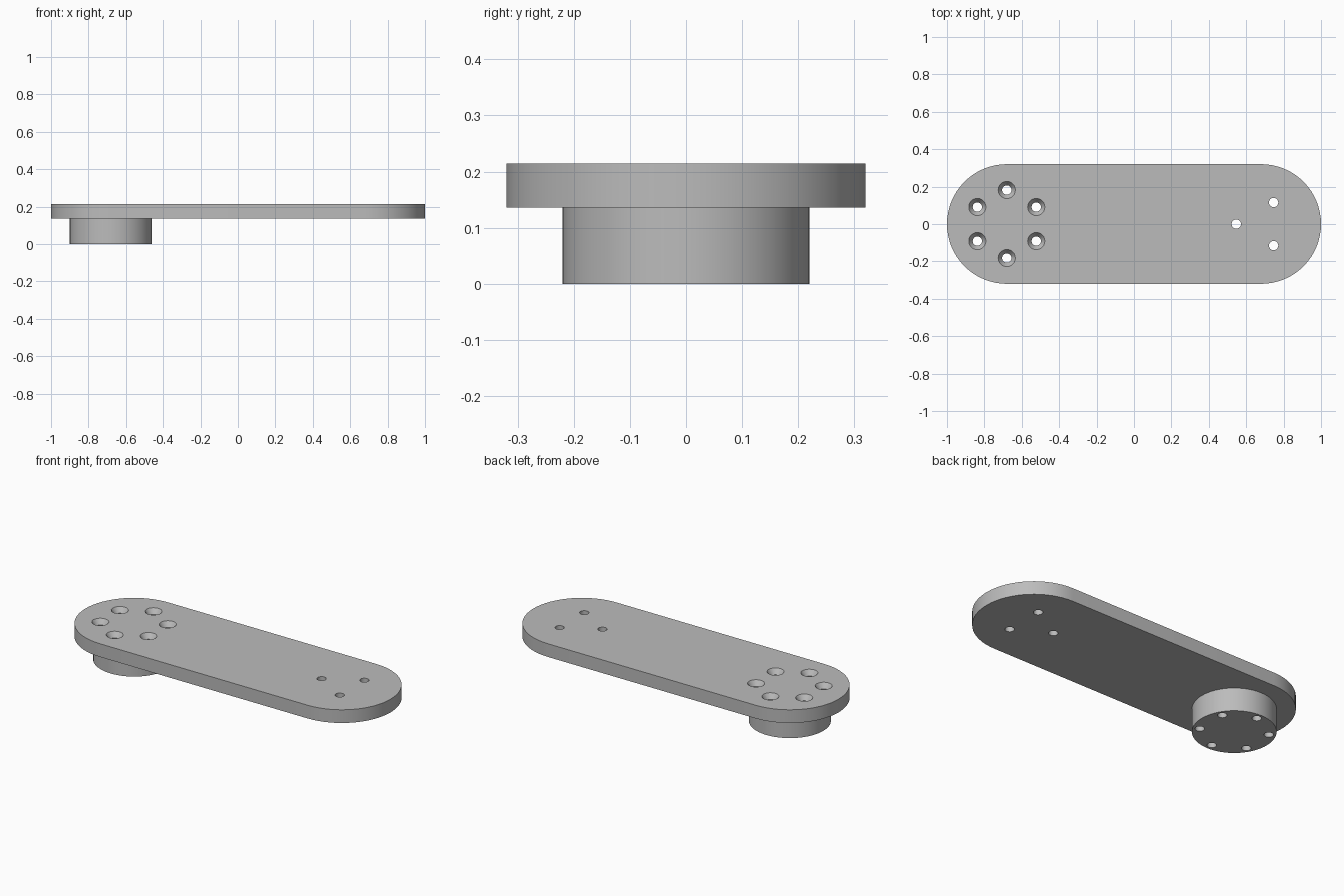
import bpy, bmesh
from math import sin, cos, pi, radians
from mathutils import Matrix

if "Cube" in bpy.data.objects:
    bpy.data.objects.remove(bpy.data.objects["Cube"])

END_X, PLATE_R, BOSS_R = 0.68, 0.32, 0.22
PLATE_BOTTOM, PLATE_TOP = 0.136, 0.214
HOLE_R, SINK_R, SINK_DEPTH = 0.025, 0.046, 0.03

metal = bpy.data.materials.new("plain grey")
metal.use_nodes = True
grey = (0.5, 0.5, 0.5, 1)
metal.diffuse_color = grey
metal.node_tree.nodes["Principled BSDF"].inputs["Base Color"].default_value = grey


def make_object(name, bm):
    bmesh.ops.recalc_face_normals(bm, faces=bm.faces)
    mesh = bpy.data.meshes.new(name)
    bm.to_mesh(mesh)
    bm.free()
    mesh.materials.append(metal)
    obj = bpy.data.objects.new(name, mesh)
    bpy.context.collection.objects.link(obj)
    return obj


def add_cone(bm, x, y, z0, z1, r0, r1, sides):
    bmesh.ops.create_cone(bm, cap_ends=True, segments=sides, radius1=r0, radius2=r1,
                          depth=z1 - z0, matrix=Matrix.Translation((x, y, (z0 + z1) / 2)))


def ring(x, radius, count, start):
    angles = [radians(start) + 2 * pi * i / count for i in range(count)]
    return [(x + radius * cos(a), radius * sin(a)) for a in angles]


# Plate with rounded ends
bm = bmesh.new()
steps = 32
outline = []
for side in (1, -1):
    for i in range(steps + 1):
        a = -pi / 2 + pi * i / steps
        outline.append(bm.verts.new((side * (END_X + PLATE_R * cos(a)),
                                     side * PLATE_R * sin(a), PLATE_BOTTOM)))
face = bm.faces.new(outline)
top = bmesh.ops.extrude_face_region(bm, geom=[face])["geom"]
bmesh.ops.translate(bm, vec=(0, 0, PLATE_TOP - PLATE_BOTTOM),
                    verts=[v for v in top if isinstance(v, bmesh.types.BMVert)])
arm = make_object("arm_plate", bm)

# Round boss under one end
bm = bmesh.new()
add_cone(bm, -END_X, 0, 0, PLATE_BOTTOM + 0.02, BOSS_R, BOSS_R, 64)
boss = make_object("round_boss", bm)

# Through holes at both ends
bolts = ring(-END_X, 0.182, 6, 90)
bm = bmesh.new()
for x, y in bolts + ring(END_X, 0.133, 3, 180):
    add_cone(bm, x, y, -0.1, 0.4, HOLE_R, HOLE_R, 24)
holes = make_object("hole_cutter", bm)

# Countersinks on the bolt circle, carried just past the top face
bm = bmesh.new()
slope = (SINK_R - HOLE_R) / SINK_DEPTH
for x, y in bolts:
    add_cone(bm, x, y, PLATE_TOP - SINK_DEPTH, PLATE_TOP + 0.01,
             HOLE_R, SINK_R + 0.01 * slope, 24)
sinks = make_object("countersink_cutter", bm)

# Join the solids and cut the holes
for tool, operation in ((boss, "UNION"), (holes, "DIFFERENCE"), (sinks, "DIFFERENCE")):
    mod = arm.modifiers.new(tool.name, "BOOLEAN")
    mod.object, mod.operation, mod.solver = tool, operation, "EXACT"
    bpy.ops.object.select_all(action="DESELECT")
    arm.select_set(True)
    bpy.context.view_layer.objects.active = arm
    bpy.ops.object.modifier_apply(modifier=mod.name)
    bpy.data.objects.remove(tool)

bpy.ops.object.shade_smooth_by_angle(angle=radians(25))
